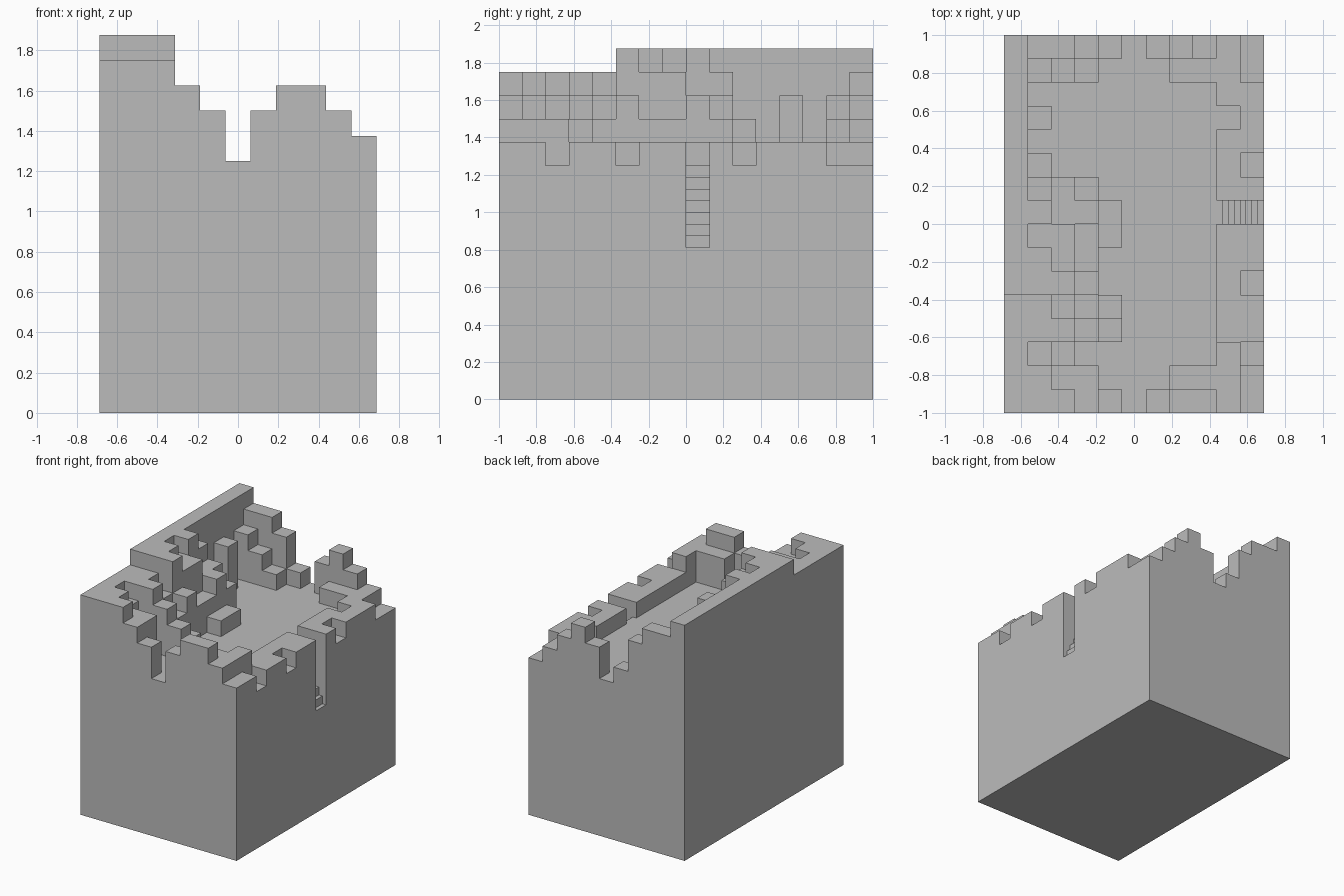
import bpy
import bmesh
import math

cube = bpy.data.objects.get("Cube")
if cube:
    bpy.data.objects.remove(cube, do_unlink=True)

CELL = 0.125
WIDTH, DEPTH, FLOOR = 11, 16, 10

# Wall profiles from front to back, read from the outer edge inward.
# Letter a is floor level; each next letter is one block higher.
high_side = ["eeedc", "eedd", "edc", "eeedc", "eedcb", "fffd", "ffec", "feecb",
             "ffddb", "fedc", "fc", "f", "fd", "f", "fdcb", "feedb"]
low_side = ["bcddc", "bccc", "ac", "bb", "bb", "ab", "bb", "bb",
            "aa", "bb", "ab", "bb", "ba", "bb", "abbb", "abcdc"]
STAIR_ROW, STAIR_START, STAIR_SPLIT = 8, 9, 4

# Column edges: the two stair columns are split into narrow treads
edges = [float(i) for i in range(STAIR_START)]
edges += [STAIR_START + n / STAIR_SPLIT
          for n in range((WIDTH - STAIR_START) * STAIR_SPLIT + 1)]
columns = len(edges) - 1


def level(letter):
    return FLOOR + ord(letter) - ord("a")


def height(c, row):
    """Top of a column in blocks; zero outside the model."""
    if not (0 <= c < columns and 0 <= row < DEPTH):
        return 0
    i = int(edges[c])
    if row == STAIR_ROW and i >= STAIR_START:
        return FLOOR - (c - STAIR_START) / 2
    left, right = high_side[row], low_side[row]
    if i < len(left):
        return level(left[i])
    if WIDTH - 1 - i < len(right):
        return level(right[WIDTH - 1 - i])
    return FLOOR


bm = bmesh.new()
cache = {}


def vert(c, row, z):
    key = (c, row, round(z * 2))
    if key not in cache:
        cache[key] = bm.verts.new(((edges[c] - WIDTH / 2) * CELL,
                                   (row - DEPTH / 2) * CELL, z * CELL))
    return cache[key]


def wall(a, b, low, high):
    """Half-block strips between two plan corners."""
    z = low
    while z < high:
        bm.faces.new([vert(*a, z), vert(*b, z),
                      vert(*b, z + 0.5), vert(*a, z + 0.5)])
        z += 0.5


# Outer skin: tops, underside and every exposed step
for c in range(columns):
    for r in range(DEPTH):
        h = height(c, r)
        ring = [(c, r), (c + 1, r), (c + 1, r + 1), (c, r + 1)]
        bm.faces.new([vert(*p, h) for p in ring])
        bm.faces.new([vert(*p, 0) for p in reversed(ring)])
        around = [(c, r - 1), (c + 1, r), (c, r + 1), (c - 1, r)]
        for k, other in enumerate(around):
            wall(ring[k], ring[(k + 1) % 4], height(*other), h)

# Merge coplanar strips into large flat faces
bmesh.ops.dissolve_limit(bm, angle_limit=math.radians(1),
                         verts=bm.verts[:], edges=bm.edges[:])
mesh = bpy.data.meshes.new("stepped_block")
bm.to_mesh(mesh)
bm.free()

# Plain stone colour
stone = bpy.data.materials.new("stone_grey")
stone.use_nodes = True
colour = (0.5, 0.5, 0.5, 1)
stone.diffuse_color = colour
stone.node_tree.nodes["Principled BSDF"].inputs["Base Color"].default_value = colour
mesh.materials.append(stone)

block = bpy.data.objects.new("stepped_block", mesh)
bpy.context.collection.objects.link(block)
